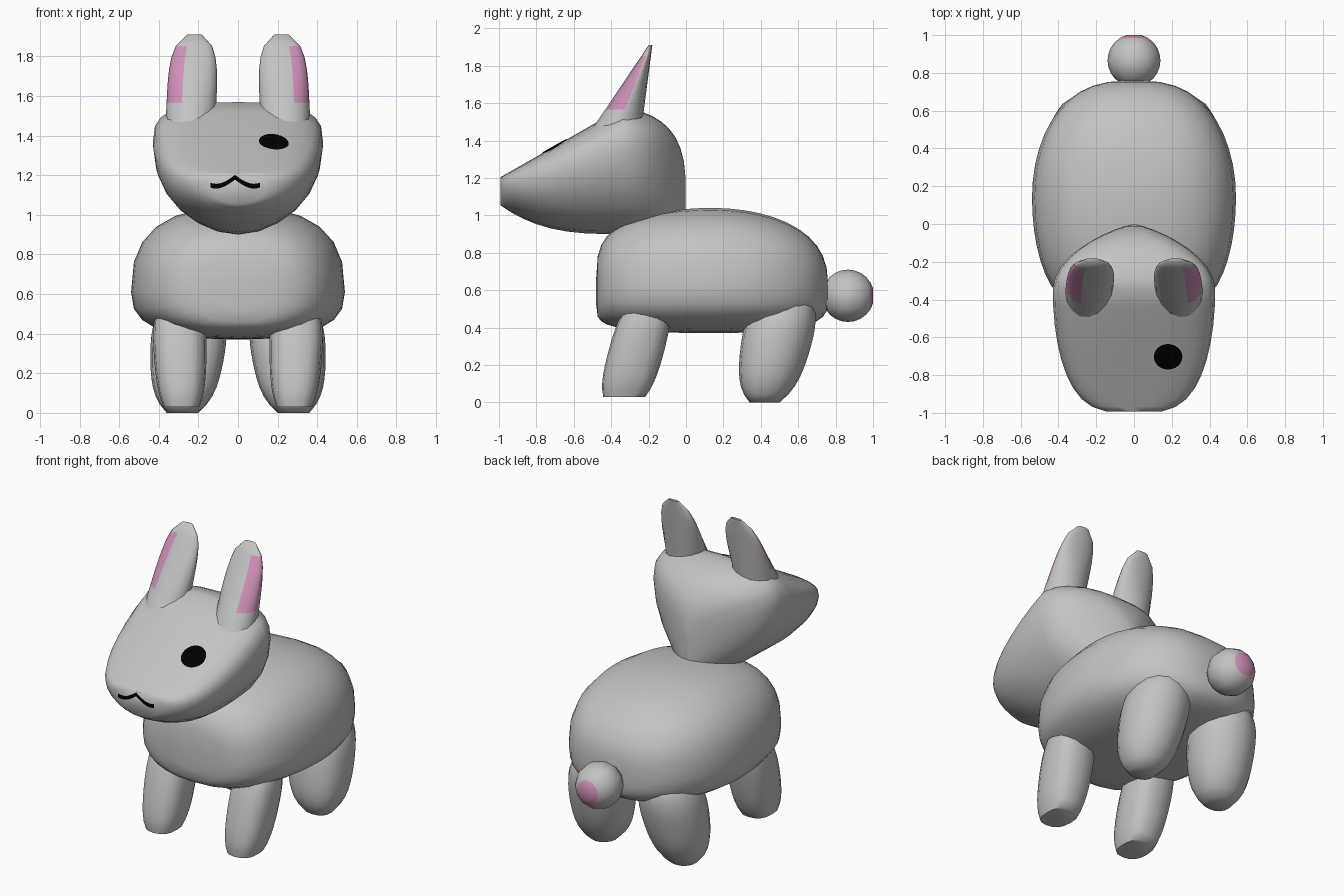
import bpy, bmesh
from math import cos, sin, pi, sqrt, radians
from mathutils import Vector
from mathutils.bvhtree import BVHTree

cube = bpy.data.objects.get("Cube")
if cube:
    bpy.data.objects.remove(cube)


def material(name, rgb):
    mat = bpy.data.materials.new(name)
    mat.use_nodes = True
    colour = (*rgb, 1)
    mat.diffuse_color = colour
    mat.node_tree.nodes["Principled BSDF"].inputs["Base Color"].default_value = colour
    return mat


GREY = material("soft grey fur", (0.55, 0.55, 0.55))
PINK = material("pink", (0.62, 0.28, 0.48))
BLACK = material("black", (0, 0, 0))


def finish(bm, name, materials):
    bmesh.ops.recalc_face_normals(bm, faces=bm.faces)
    mesh = bpy.data.meshes.new(name)
    bm.to_mesh(mesh)
    bm.free()
    for mat in materials:
        mesh.materials.append(mat)
    ob = bpy.data.objects.new(name, mesh)
    bpy.context.collection.objects.link(ob)
    bpy.ops.object.select_all(action="DESELECT")
    ob.select_set(True)
    bpy.context.view_layer.objects.active = ob
    bpy.ops.object.shade_smooth_by_angle(angle=radians(60))
    return ob


def lerp(start, end, t):
    return start + (end - start) * t


def steps(count, start=0, end=1):
    return [lerp(start, end, k / count) for k in range(count + 1)]


def loft(name, rings, axis, powers=(2, 2), segs=16, side=1, is_pink=None):
    """Skin rings of (position, centre u, centre v, radius u, v above, v below)."""
    bm = bmesh.new()
    loops = []
    for pos, centre_u, centre_v, radius, above, below in rings:
        loop = []
        for i in range(segs):
            c, s = cos(2 * pi * i / segs), sin(2 * pi * i / segs)
            power = powers[0] if s > 0 else powers[1]
            u = centre_u + radius * abs(c) ** (2 / power) * (1 if c > 0 else -1)
            v = centre_v + abs(s) ** (2 / power) * (above if s > 0 else -below)
            loop.append(bm.verts.new((u * side, pos, v) if axis == "y" else (u * side, v, pos)))
        loops.append(loop)
    for k, (lower, upper) in enumerate(zip(loops, loops[1:])):
        for i in range(segs):
            face = bm.faces.new((lower[i - 1], lower[i], upper[i], upper[i - 1]))
            face.material_index = int(bool(is_pink and is_pink(k, (i - 1) % segs)))
    bm.faces.new(loops[0])
    bm.faces.new(loops[-1]).material_index = int(bool(is_pink and is_pink(len(loops), 0)))
    return finish(bm, name, [GREY, PINK] if is_pink else [GREY])


# Body: an egg with a blunt chest and a rounder rump
def body_ring(angle):
    swell = sin(angle) ** (0.5 if angle < pi / 2 else 0.75)
    return (0.14 - 0.62 * cos(angle), 0, 0.61, 0.54 * swell, 0.43 * swell, 0.24 * sqrt(swell))


loft("body", [body_ring(a) for a in steps(22, 0.02, pi - 0.02)], "y", powers=(2.6, 2.6), segs=24)


# Head: a wedge-shaped muzzle widening to the cheeks, closing at the nape
def head_ring(angle):
    along = cos(angle)
    if along > 0:
        y = -0.35 - 0.65 * along
        width = 0.43 * sin(angle) ** 0.57
        top = lerp(1.57, 1.2, along)
        bottom = 0.9 + 0.16 * along ** 3
    else:
        y = -0.35 - 0.35 * along
        width = 0.43 * sin(angle) ** 1.6
        top = lerp(1.07, 1.57, sin(angle) ** 0.6)
        bottom = 0.9
    cheek = lerp(bottom, top, 0.7)
    return (y, 0, cheek, width, top - cheek, cheek - bottom)


head = loft("head", [head_ring(a) for a in steps(18, 0.16, pi - 0.1)], "y", powers=(2.9, 1.9), segs=24)


# Ears: slanted blades, rounded at the tip, with a pink outer front edge
def ear_ring(t):
    front, back = lerp(-0.51, -0.2, t), lerp(-0.24, -0.18, t)
    depth = (back - front) / 2
    return (lerp(1.45, 1.91, t), 0.24 - 0.02 * t, front + depth,
            0.12 * sqrt(1.1 - abs(t) ** 5), depth, depth)


# Legs: leaning columns with a rounded sole and a hip tucked into the body
def leg_rings(sole, foot, hip, foot_radii, hip_radii, rounding):
    rings = []
    for t in steps(14):
        scale = 1 - rounding * (1 - t) ** 8 - 0.6 * t ** 6
        across, deep = (lerp(a, b, t) * scale for a, b in zip(foot_radii, hip_radii))
        x, y = (lerp(a, b, t) for a, b in zip(foot, hip))
        rings.append((lerp(sole, 0.6, t), x, y, across, deep, deep))
    return rings


for word, side in (("left", 1), ("right", -1)):
    loft(word + "_ear", [ear_ring(t) for t in steps(10, -0.25)], "z", side=side,
         is_pink=lambda k, i: 4 <= k <= 8 and i >= 13)
    loft(word + "_front_leg",
         leg_rings(0.03, (0.285, -0.33), (0.3, -0.18), (0.12, 0.15), (0.15, 0.15), 0.25),
         "z", powers=(2.6, 2.6), side=side)
    loft(word + "_hind_leg",
         leg_rings(0, (0.28, 0.42), (0.23, 0.54), (0.16, 0.16), (0.22, 0.22), 0.5),
         "z", powers=(2, 2.6), side=side)

# Tail: a ball with a pink tip
TAIL = 0.14
tail_rings = []
for angle in steps(10, 0.3, pi - 0.3):
    radius = TAIL * sin(angle)
    tail_rings.append((0.866 - TAIL * cos(angle), 0, 0.57, radius, radius, radius))
loft("tail", tail_rings, "y", segs=12, is_pink=lambda k, i: k >= 9)

# Face markings, laid on the head surface
tree = BVHTree.FromPolygons([v.co for v in head.data.vertices],
                            [tuple(p.vertices) for p in head.data.polygons])


def on_head(bm, point, direction):
    hit, normal, _, _ = tree.ray_cast(Vector(point), Vector(direction))
    return bm.verts.new(hit + normal * 0.006)


bm = bmesh.new()
circles = [[on_head(bm, (0.18 + r * cos(a), -0.7 + 0.9 * r * sin(a), 3), (0, 0, -1))
            for a in steps(23, 0, 2 * pi * 23 / 24)] for r in (0.075, 0.05, 0.025)]
for outer, inner in zip(circles, circles[1:]):
    for i in range(len(outer)):
        bm.faces.new((outer[i - 1], outer[i], inner[i], inner[i - 1]))
bm.faces.new(circles[-1])
finish(bm, "left_eye", [BLACK])

# Mouth: two shallow dips meeting in a peak
bm = bmesh.new()
strip = []
for t in steps(16, -1, 1):
    z = 1.19 - 0.045 * sin(abs(t) * pi * 0.65)
    strip.append([on_head(bm, (0.125 * t - 0.015, -2, z + h), (0, 1, 0)) for h in (-0.012, 0.012)])
for a, b in zip(strip, strip[1:]):
    bm.faces.new((a[0], b[0], b[1], a[1]))
finish(bm, "mouth", [BLACK])
